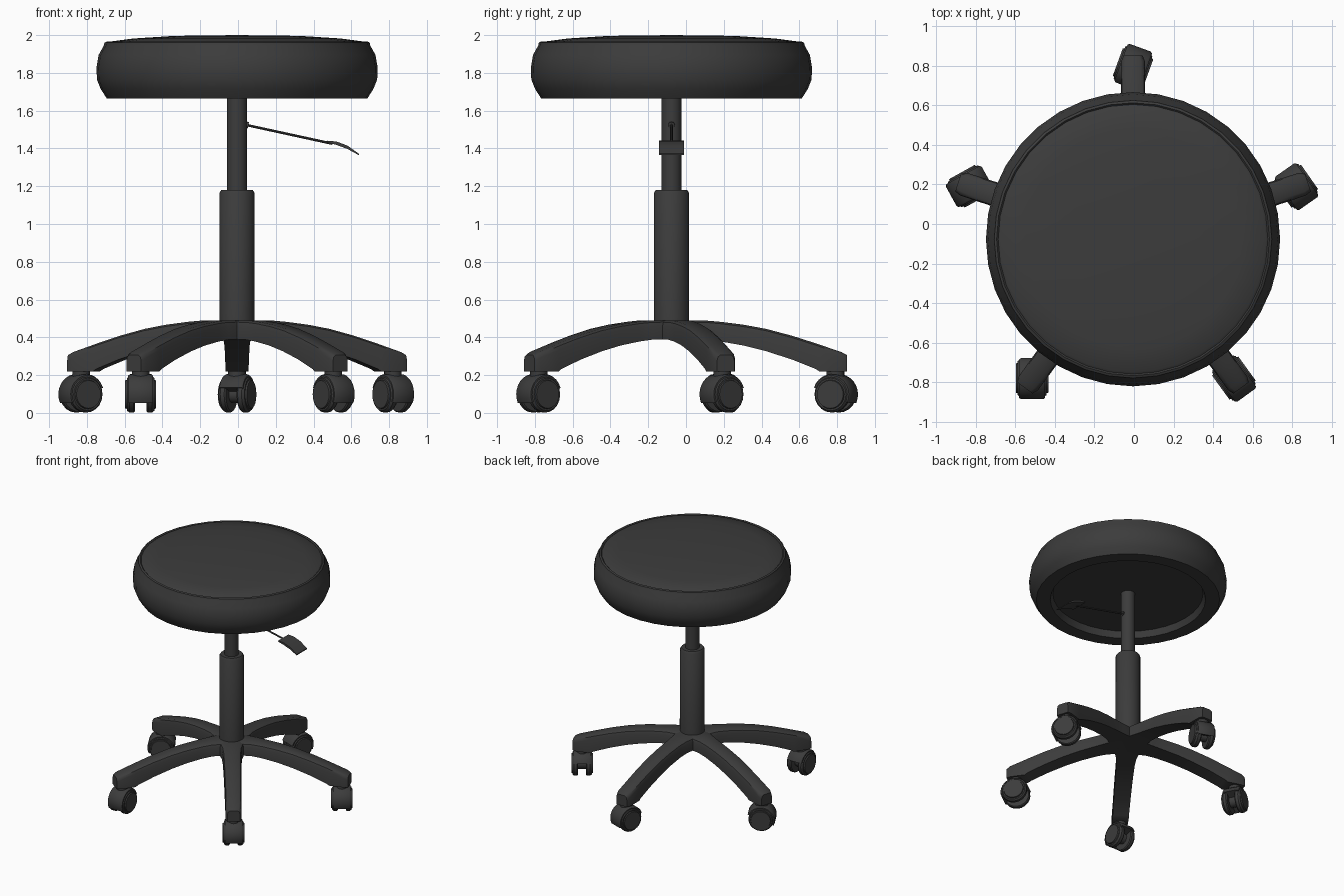
import bpy, bmesh, math
from mathutils import Matrix, Vector

if "Cube" in bpy.data.objects:
    bpy.data.objects.remove(bpy.data.objects["Cube"])

CX, CY = -0.005, -0.077   # axis of the stool


def finish(name, bm, mat=Matrix(), angle=35):
    bmesh.ops.remove_doubles(bm, verts=bm.verts, dist=1e-5)
    bmesh.ops.recalc_face_normals(bm, faces=bm.faces)
    bm.transform(mat)
    me = bpy.data.meshes.new(name)
    bm.to_mesh(me)
    bm.free()
    ob = bpy.data.objects.new(name, me)
    bpy.context.collection.objects.link(ob)
    me.materials.append(dark)
    bpy.ops.object.select_all(action='DESELECT')
    ob.select_set(True)
    bpy.context.view_layer.objects.active = ob
    bpy.ops.object.shade_smooth_by_angle(angle=math.radians(angle))
    return ob


def lathe(name, profile, segs, mat=Matrix(), angle=35):
    """Spin (radius, height) points around local z."""
    bm = bmesh.new()
    vs = [bm.verts.new((r, 0, z)) for r, z in profile]
    es = [bm.edges.new(p) for p in zip(vs, vs[1:])]
    bmesh.ops.spin(bm, geom=vs + es, cent=(0, 0, 0), axis=(0, 0, 1),
                   angle=2 * math.pi, steps=segs, use_merge=False)
    return finish(name, bm, mat, angle)


def loft(name, rings, mat=Matrix(), angle=35):
    """Skin closed rings of equal length and cap both ends."""
    bm = bmesh.new()
    rs = [[bm.verts.new(p) for p in ring] for ring in rings]
    n = len(rs[0])
    for a, b in zip(rs, rs[1:]):
        for i in range(n):
            bm.faces.new((a[i], a[(i + 1) % n], b[(i + 1) % n], b[i]))
    bm.faces.new(rs[0])
    bm.faces.new(rs[-1])
    return finish(name, bm, mat, angle)


dark = bpy.data.materials.new("dark_grey")
dark.diffuse_color = (0.045, 0.045, 0.045, 1)
dark.use_nodes = True
dark.node_tree.nodes["Principled BSDF"].inputs["Base Color"].default_value = dark.diffuse_color
axis = Matrix.Translation((CX, CY, 0))

# Cushion with piping around the top and a shallow recess underneath
lathe("seat", [(0, 1.715), (0.565, 1.715), (0.585, 1.665), (0.69, 1.665),
               (0.722, 1.715), (0.742, 1.765), (0.744, 1.83), (0.733, 1.895),
               (0.705, 1.945), (0.702, 1.96), (0.69, 1.966), (0.682, 1.958),
               (0.67, 1.966), (0.55, 1.982), (0.33, 1.996), (0, 2.0)], 36, axis)

# Gas lift column
lathe("upper_column", [(0, 1.1), (0.053, 1.1), (0.053, 1.72), (0, 1.72)], 24, axis)
lathe("lower_column", [(0, 0.39), (0.093, 0.39), (0.093, 1.165),
                       (0.083, 1.18), (0, 1.18)], 28, axis)

# Height lever: pivot, thin rod and curved paddle
a, b = Vector((0.04, CY, 1.525)), Vector((0.50, CY, 1.425))
rod = Matrix.Translation(a) @ (b - a).to_track_quat('Z', 'Y').to_matrix().to_4x4()
L = (b - a).length
lathe("lever_rod", [(0, 0), (0.007, 0), (0.007, L), (0, L)], 10, rod)
lathe("lever_pivot", [(0, -0.02), (0.018, -0.02), (0.018, 0.015), (0, 0.015)], 12, rod)
paddle = [(0.47, 1.437, 0.004), (0.52, 1.428, 0.009), (0.58, 1.406, 0.009),
          (0.64, 1.368, 0.004)]
loft("lever_paddle", [[(x, CY - 0.067, z - t), (x, CY + 0.067, z - t),
                       (x, CY + 0.067, z + t), (x, CY - 0.067, z + t)]
                      for x, z, t in paddle])

# Leg stations: radius, half width, underside, top
ARM = [(0, 0.09, 0.39, 0.49), (0.12, 0.09, 0.39, 0.49), (0.18, 0.077, 0.388, 0.489),
       (0.26, 0.07, 0.378, 0.482), (0.38, 0.067, 0.357, 0.467),
       (0.50, 0.065, 0.327, 0.445), (0.64, 0.063, 0.282, 0.408),
       (0.765, 0.061, 0.232, 0.368), (0.785, 0.061, 0.218, 0.361),
       (0.90, 0.06, 0.218, 0.322), (0.93, 0.048, 0.218, 0.306)]

# Caster heading for each leg angle
HEADING = {90: 70, 18: -55, 162: 209, 234: 270, 306: 306}

for i, (ang, head) in enumerate(HEADING.items(), 1):
    rot = axis @ Matrix.Rotation(math.radians(ang), 4, 'Z')
    loft(f"base_leg_{i}",
         [[(r, -w, lo), (r, w, lo), (r, w, hi - 0.03), (r, w * 0.9, hi - 0.01),
           (r, w * 0.65, hi), (r, -w * 0.65, hi), (r, -w * 0.9, hi - 0.01),
           (r, -w, hi - 0.03)] for r, w, lo, hi in ARM], rot)

    # Caster frame: local x rolls, local y is the axle
    pos = rot @ Vector((0.868, 0, 0))
    cas = Matrix.Translation(pos) @ Matrix.Rotation(math.radians(head), 4, 'Z')
    hub = cas @ Matrix.Translation((0, 0, 0.098))
    lathe(f"caster_neck_{i}", [(0, 0.15), (0.047, 0.15), (0.047, 0.225), (0, 0.225)],
          16, cas)
    for side, s in (("left", 1), ("right", -1)):
        m = hub @ Matrix.Rotation(-s * math.pi / 2, 4, 'X')
        lathe(f"caster_wheel_{side}_{i}",
              [(0, 0.03), (0.09, 0.03), (0.096, 0.038), (0.096, 0.06), (0.086, 0.073),
               (0.077, 0.073), (0.074, 0.082), (0, 0.082)], 20, m)
    lathe(f"caster_axle_{i}", [(0, -0.04), (0.045, -0.04), (0.045, 0.04), (0, 0.04)],
          14, hub @ Matrix.Rotation(math.pi / 2, 4, 'X'))

    # Hood over the wheels, reaching lower on the leading side
    arc = [math.radians(-25 + 185 * k / 14) for k in range(15)]
    ring = [(0.1, 0.066), (0.107, 0.056), (0.107, -0.056), (0.1, -0.066),
            (0.04, -0.066), (0.04, 0.066)]
    loft(f"caster_hood_{i}",
         [[(r * math.cos(t), y, r * math.sin(t)) for r, y in ring] for t in arc], hub)
